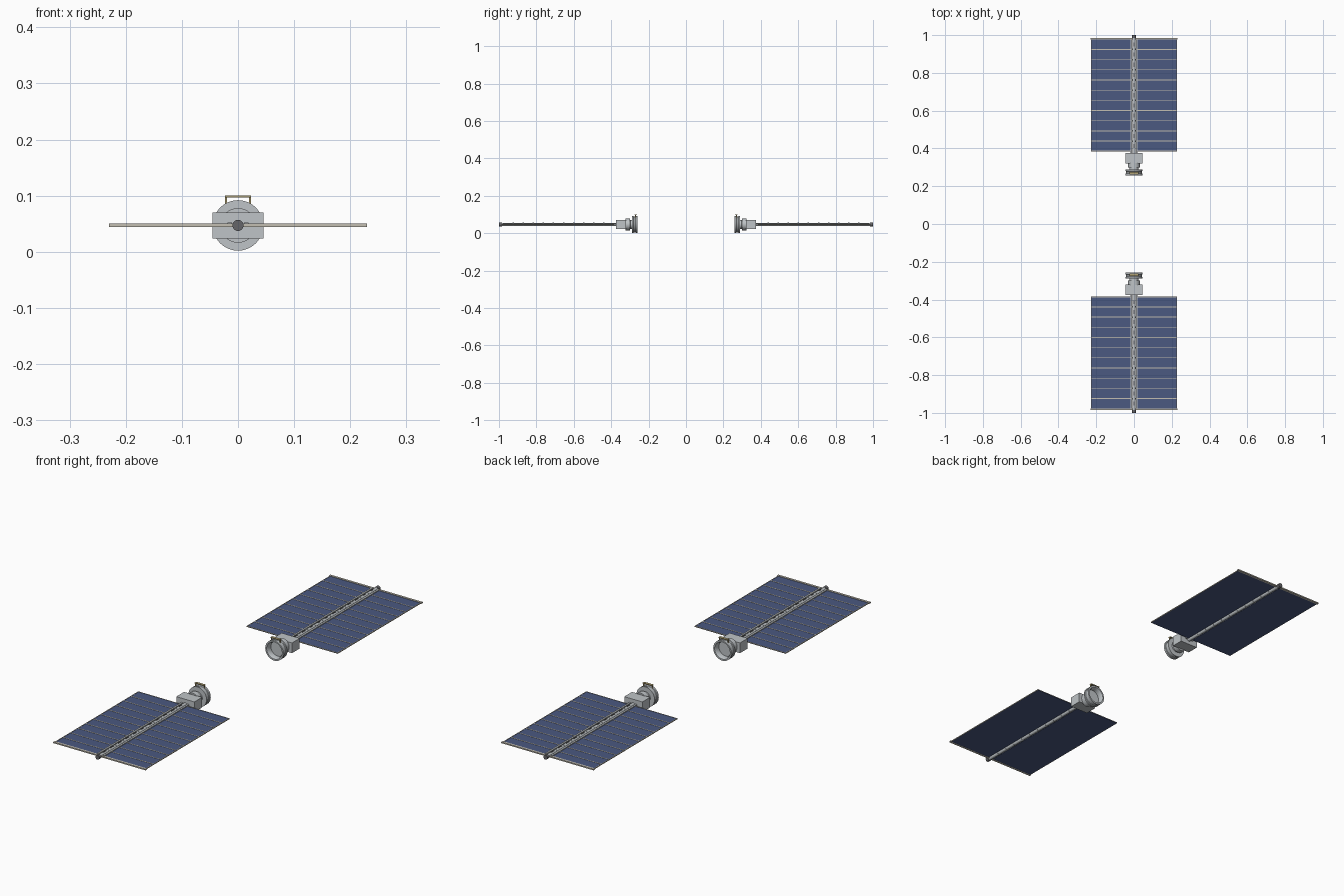
import bpy, bmesh, math
from mathutils import Matrix

cube = bpy.data.objects.get("Cube")
if cube:
    bpy.data.objects.remove(cube, do_unlink=True)

AXIS = 0.047          # height of the boom axis
ROWS = 11
START, END = 0.385, 0.978


def material(name, rgb):
    m = bpy.data.materials.new(name)
    m.use_nodes = True
    m.diffuse_color = (*rgb, 1)
    m.node_tree.nodes["Principled BSDF"].inputs["Base Color"].default_value = (*rgb, 1)
    return m


GREY = material("light grey metal", (0.52, 0.55, 0.57))
BLUE = material("solar cell blue", (0.07, 0.10, 0.22))
BEIGE = material("beige trim", (0.55, 0.52, 0.45))
DARK = material("dark metal", (0.13, 0.13, 0.14))
GOLD = material("gold foil", (0.45, 0.37, 0.18))


def finish(bm, name, mat, smooth=False):
    bmesh.ops.recalc_face_normals(bm, faces=bm.faces)
    mesh = bpy.data.meshes.new(name)
    bm.to_mesh(mesh)
    bm.free()
    mesh.materials.append(mat)
    obj = bpy.data.objects.new(name, mesh)
    bpy.context.collection.objects.link(obj)
    if smooth:
        bpy.ops.object.select_all(action="DESELECT")
        obj.select_set(True)
        bpy.context.view_layer.objects.active = obj
        bpy.ops.object.shade_smooth_by_angle(angle=math.radians(35))
    return obj


def boxes(name, mat, bounds):
    """One object from boxes given as (x0, x1, y0, y1, z0, z1)."""
    bm = bmesh.new()
    for x0, x1, y0, y1, z0, z1 in bounds:
        centre = Matrix.Translation(((x0 + x1) / 2, (y0 + y1) / 2, (z0 + z1) / 2))
        size = Matrix.Diagonal((abs(x1 - x0), abs(y1 - y0), z1 - z0, 1))
        bmesh.ops.create_cube(bm, size=1, matrix=centre @ size)
    return finish(bm, name, mat)


def lathe(name, mat, profile, s, sides=32):
    """Spin (radius, distance) points about the boom axis."""
    bm = bmesh.new()
    verts = [bm.verts.new((r, s * d, AXIS)) for r, d in profile]
    edges = [bm.edges.new(pair) for pair in zip(verts, verts[1:])]
    bmesh.ops.spin(bm, geom=verts + edges, cent=(0, 0, AXIS), axis=(0, 1, 0),
                   angle=math.tau, steps=sides, use_duplicate=False)
    bmesh.ops.remove_doubles(bm, verts=bm.verts, dist=1e-5)
    return finish(bm, name, mat, True)


def rod(name, mat, r, d0, d1, s, sides=16):
    return lathe(name, mat, [(0, d0), (r, d0), (r, d1), (0, d1)], s, sides)


for s, end in ((-1, "front"), (1, "back")):
    # hollow docking ring with a waist between two flanges
    lathe(end + "_docking_ring", GREY,
          [(0, 0.283), (0.034, 0.283), (0.034, 0.266), (0.038, 0.258),
           (0.045, 0.258), (0.045, 0.267), (0.042, 0.269), (0.042, 0.279),
           (0.045, 0.281), (0.045, 0.288), (0, 0.288)], s, 40)
    # rotary joint and drive housing
    lathe(end + "_joint_neck", GREY,
          [(0, 0.286), (0.024, 0.286), (0.024, 0.298), (0.031, 0.3),
           (0.031, 0.323), (0, 0.323)], s)
    boxes(end + "_drive_housing", GREY,
          [(-0.045, 0.045, s * 0.32, s * 0.375, 0.024, 0.07)])
    # small handle over the ring
    boxes(end + "_handle", GOLD,
          [(-0.023, 0.023, s * 0.263, s * 0.275, 0.097, 0.1)]
          + [(x - 0.0015, x + 0.0015, s * 0.266, s * 0.272, 0.084, 0.098)
             for x in (-0.0215, 0.0215)])
    # boom with collars and a dark tip
    rod(end + "_boom", GREY, 0.008, 0.37, 0.99, s)
    rod(end + "_boom_tip", DARK, 0.01, 0.985, 1.0, s)
    pitch = (END - START) / ROWS
    for i in range(1, ROWS):
        y = START + pitch * i
        rod(f"{end}_boom_collar_{i}", GREY, 0.0095, y - 0.004, y + 0.004, s)
    boxes(end + "_boom_slots", DARK,
          [(-0.0025, 0.0025, s * (START + pitch * (i + 0.3)),
            s * (START + pitch * (i + 0.7)), AXIS + 0.007, AXIS + 0.0088)
           for i in range(ROWS)])
    # end spreader bar
    boxes(end + "_spreader_bar", BEIGE,
          [(-0.23, 0.23, s * 0.976, s * 0.986, AXIS - 0.0025, AXIS + 0.003)])

    for m, side in ((-1, "right"), (1, "left")):
        name = f"{end}_{side}"
        # cell blanket
        boxes(name + "_solar_blanket", BLUE,
              [(m * 0.012, m * 0.225, s * START, s * END, AXIS - 0.002, AXIS + 0.001)])
        # seams between the cell rows
        boxes(name + "_row_seams", BEIGE,
              [(m * 0.014, m * 0.224, s * (START + pitch * i - 0.002),
                s * (START + pitch * i + 0.002), AXIS, AXIS + 0.002)
               for i in range(1, ROWS)])
        # edge trims and the rail beside the boom
        boxes(name + "_edge_trim", BEIGE,
              [(m * 0.224, m * 0.227, s * START, s * END, AXIS - 0.002, AXIS + 0.002),
               (m * 0.014, m * 0.225, s * START, s * (START + 0.003),
                AXIS - 0.001, AXIS + 0.002)])
        boxes(name + "_boom_rail", GREY,
              [(m * 0.011, m * 0.019, s * 0.375, s * END, AXIS - 0.001, AXIS + 0.005)])
